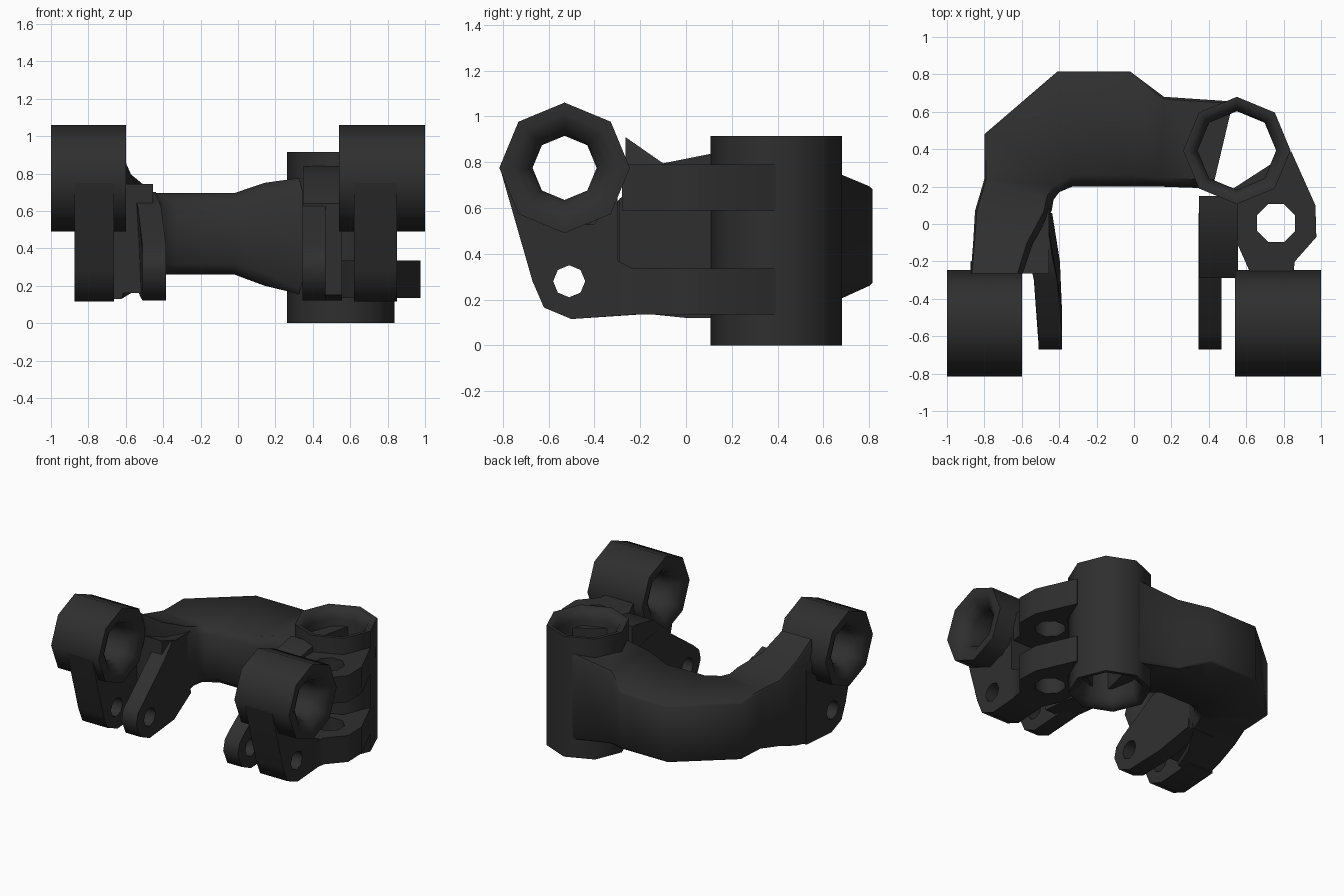
import bpy, bmesh, math
from mathutils import Vector

if "Cube" in bpy.data.objects:
    bpy.data.objects.remove(bpy.data.objects["Cube"])

mat = bpy.data.materials.new("dark_grey_metal")
mat.diffuse_color = (0.028, 0.028, 0.028, 1)
mat.use_nodes = True
mat.node_tree.nodes["Principled BSDF"].inputs["Base Color"].default_value = mat.diffuse_color


def finish(bm, name):
    bmesh.ops.recalc_face_normals(bm, faces=bm.faces)
    me = bpy.data.meshes.new(name)
    bm.to_mesh(me)
    bm.free()
    ob = bpy.data.objects.new(name, me)
    bpy.context.collection.objects.link(ob)
    me.materials.append(mat)
    return ob


def place(axis, a, b, t):
    return Vector((t, a, b)) if axis == 'X' else Vector((a, b, t))


def loft(loops, name, closed=False):
    bm = bmesh.new()
    rings = [[bm.verts.new(p) for p in loop] for loop in loops]
    n = len(rings[0])
    pairs = list(zip(rings, rings[1:])) + ([(rings[-1], rings[0])] if closed else [])
    for r, s in pairs:
        for i in range(n):
            bm.faces.new((r[i], r[(i + 1) % n], s[(i + 1) % n], s[i]))
    if not closed:
        bm.faces.new(rings[0])
        bm.faces.new(rings[-1])
    return finish(bm, name)


def circle(axis, a, b, r, t, turn=0.0):
    return [place(axis, a + r * math.cos(math.pi * k / 4 + turn),
                  b + r * math.sin(math.pi * k / 4 + turn), t) for k in range(8)]


def tube(name, axis, a, b, t0, t1, lip):
    """Octagonal tube with a rounded mouth; lip is a list of (radius, depth)."""
    profile = [(r, t0 + d) for r, d in reversed(lip)] + [(r, t1 - d) for r, d in lip]
    return loft([circle(axis, a, b, r, t) for r, t in profile], name, closed=True)


def slab(name, axis, outline, t0, t1, hole=None, turn=0.0):
    """Plate with an octagonal hole (a, b, radius)."""
    ob = loft([[place(axis, a, b, t) for a, b in outline] for t in (t0, t1)], name)
    if hole:
        a, b, r = hole
        cut = loft([circle(axis, a, b, r, t, turn) for t in (t0 - 0.1, t1 + 0.1)],
                   "hole_cutter")
        cut.hide_render = True
        m = ob.modifiers.new("hole", 'BOOLEAN')
        m.object = cut
        m.operation = 'DIFFERENCE'
        m.solver = 'EXACT'
        bpy.context.view_layer.objects.active = ob
        bpy.ops.object.modifier_apply(modifier="hole")
        bpy.data.objects.remove(cut)
    return ob


# Horizontal pivot rings with rounded bores
for side, x0, x1 in (("left", -1.0, -0.6), ("right", 0.54, 1.0)):
    tube(side + "_pivot_ring", 'X', -0.53, 0.775, x0, x1,
         [(0.285, 0), (0.235, 0), (0.2, 0.015), (0.158, 0.05), (0.14, 0.1)])

# Vertical bearing tube
tube("bearing_tube", 'Z', 0.55, 0.393, 0.0, 0.914,
     [(0.287, 0), (0.26, 0), (0.225, 0.03), (0.21, 0.08)])

# Curved main arm: outer x y, inner x y, bottom, top
sections = [
    (-0.873, -0.265, -0.595, -0.265, 0.13, 0.91),
    (-0.86, -0.1, -0.54, -0.1, 0.16, 0.795),
    (-0.85, 0.07, -0.44, 0.07, 0.22, 0.72),
    (-0.80, 0.24, -0.43, 0.13, 0.25, 0.695),
    (-0.80, 0.48, -0.40, 0.17, 0.26, 0.695),
    (-0.41, 0.815, -0.33, 0.2, 0.26, 0.695),
    (-0.02, 0.815, -0.02, 0.2, 0.26, 0.695),
    (0.16, 0.68, 0.14, 0.2, 0.2, 0.75),
    (0.53, 0.655, 0.42, 0.19, 0.13, 0.79)]
shape = [(1, 0.94), (0.95, 1), (-0.8, 1), (-1, 0.75),
         (-1, -0.75), (-0.8, -1), (0.95, -1), (1, -0.94)]
loops = []
for ox, oy, ix, iy, z0, z1 in sections:
    o, i = Vector((ox, oy, 0)), Vector((ix, iy, 0))
    loops.append([(o + i) / 2 + (o - i) / 2 * u
                  + Vector((0, 0, (z0 + z1) / 2 + (z1 - z0) / 2 * v)) for u, v in shape])
loft(loops, "main_arm")

# Plates hanging below the pivot rings
pin = (-0.51, 0.28, 0.07)
front = [(-0.805, 0.75), (-0.67, 0.28), (-0.62, 0.165), (-0.5, 0.115)]
slab("left_hanger_plate", 'X',
     front + [(-0.2, 0.135), (-0.2, 0.7), (-0.3, 0.63), (-0.5, 0.52), (-0.7, 0.58)],
     -0.873, -0.662, pin)
slab("right_hanger_plate", 'X',
     front + [(-0.22, 0.135), (-0.22, 0.33), (-0.3, 0.37), (-0.3, 0.66),
              (-0.4, 0.53), (-0.53, 0.52), (-0.7, 0.58)], 0.62, 0.85, pin)

# Inner lugs facing the hanger plates
lug = [(-0.67, 0.28), (-0.62, 0.17), (-0.51, 0.12), (-0.2, 0.14), (0.06, 0.23),
       (0.06, 0.66), (-0.17, 0.7), (-0.3, 0.62), (-0.58, 0.42), (-0.65, 0.36)]
left_lug = slab("left_inner_lug", 'X', lug, -0.51, -0.385, pin)
for v in left_lug.data.vertices:
    v.co.x -= 0.16 * max(0, v.co.y + 0.27) + 0.15 * max(0, v.co.z - 0.45)
slab("right_inner_lug", 'X', lug, 0.345, 0.467, pin)

# Webs joining the lugs to the arm and to the bearing tube
slab("left_web", 'X',
     [(-0.265, 0.16), (0.08, 0.22), (0.08, 0.69), (-0.1, 0.69), (-0.265, 0.745)],
     -0.66, -0.455)
slab("right_web", 'X',
     [(-0.29, 0.15), (0.0, 0.12), (0.15, 0.12), (0.15, 0.84), (0.1, 0.835),
      (-0.1, 0.795), (-0.29, 0.64)], 0.347, 0.555)

# Two stacked bosses reaching from the bearing tube to the right pivot
boss = [(0.5, 0.17), (0.84, 0.39), (0.97, 0.1), (0.975, -0.07), (0.86, -0.2),
        (0.85, -0.28), (0.63, -0.28), (0.55, -0.1)]
for name, z0, z1 in (("lower_boss", 0.135, 0.335), ("upper_boss", 0.59, 0.79)):
    slab(name, 'Z', boss, z0, z1, (0.76, 0.005, 0.11), math.pi / 8)

# Soft shading with sharp rims
for ob in bpy.context.scene.objects:
    ob.select_set(True)
    bpy.context.view_layer.objects.active = ob
bpy.ops.object.shade_smooth_by_angle(angle=math.radians(50))
